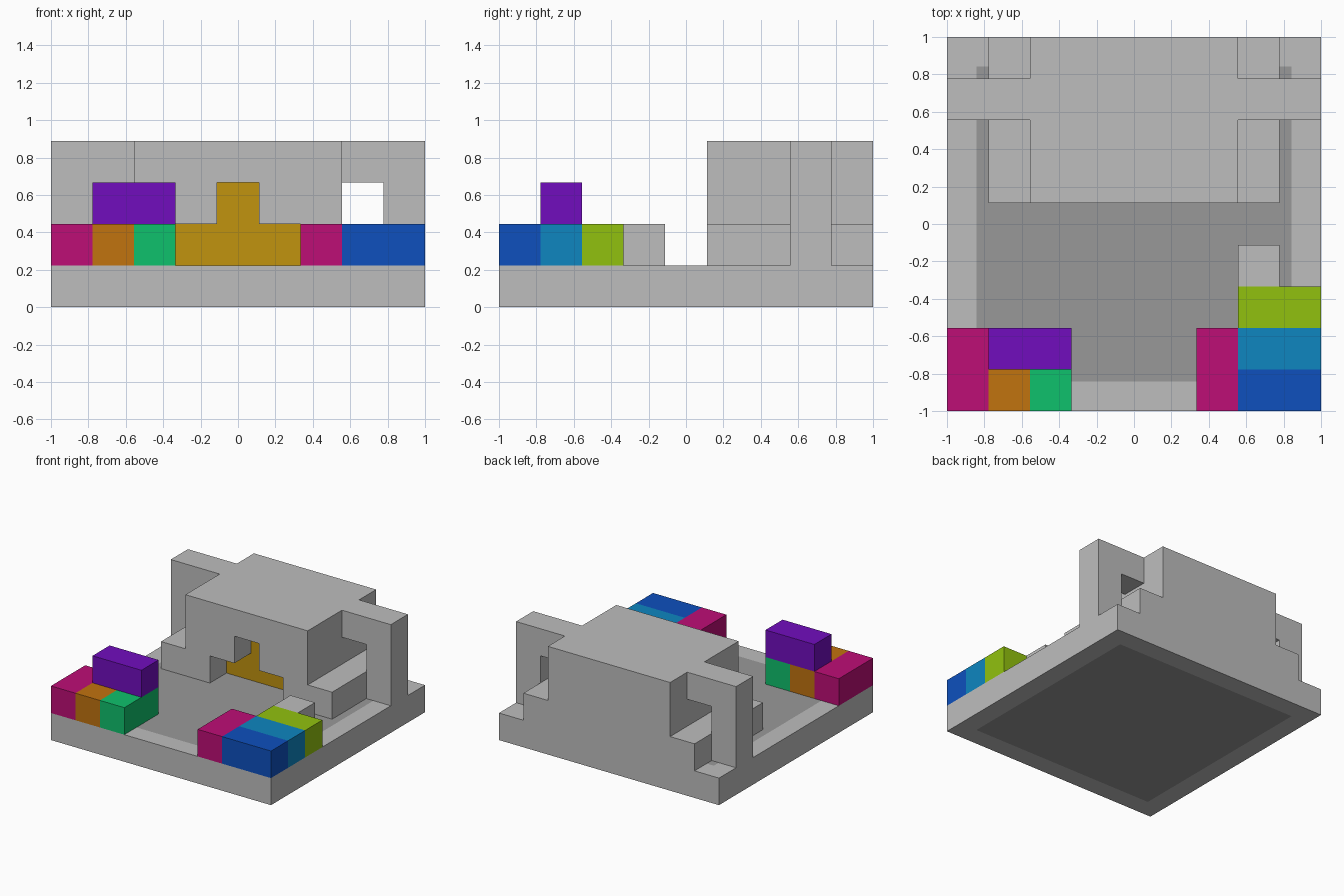
import bpy
import bmesh
from mathutils import Vector

cube = bpy.data.objects.get("Cube")
if cube:
    bpy.data.objects.remove(cube, do_unlink=True)

U = 2 / 9  # edge of one block; the model is 9 x 9 x 4 blocks


def make_material(name, rgb):
    """Flat material from 0-255 display values, stored as linear."""
    lin = [((c / 255 + 0.055) / 1.055) ** 2.4 for c in rgb] + [1]
    mat = bpy.data.materials.new(name)
    mat.use_nodes = True
    mat.diffuse_color = lin
    mat.node_tree.nodes["Principled BSDF"].inputs["Base Color"].default_value = lin
    return mat


MATS = {name: make_material(name, rgb) for name, rgb in {
    "light grey": (190, 190, 190),
    "dark grey": (153, 153, 153),
    "magenta": (189, 14, 118),
    "orange": (193, 115, 15),
    "green": (15, 193, 108),
    "gold": (193, 147, 15),
    "purple": (113, 13, 190),
    "blue": (14, 80, 190),
    "cyan": (14, 134, 192),
    "lime": (145, 193, 15),
}.items()}


def finish(name, bm, *colours):
    bmesh.ops.recalc_face_normals(bm, faces=bm.faces[:])
    mesh = bpy.data.meshes.new(name)
    bm.to_mesh(mesh)
    bm.free()
    for colour in colours:
        mesh.materials.append(MATS[colour])
    obj = bpy.data.objects.new(name, mesh)
    bpy.context.collection.objects.link(obj)
    return obj


def prism(name, colour, profile, y0, y1, flip=False):
    """Extrude an x-z profile from y0 to y1, all in block units."""
    bm = bmesh.new()
    verts = [bm.verts.new(((9 - x if flip else x) * U - 1, y0 * U - 1, z * U))
             for x, z in profile]
    face = bm.faces.new(verts)
    out = bmesh.ops.extrude_face_region(bm, geom=[face])
    moved = [v for v in out["geom"] if isinstance(v, bmesh.types.BMVert)]
    bmesh.ops.translate(bm, verts=moved, vec=Vector((0, (y1 - y0) * U, 0)))
    return finish(name, bm, colour)


def box(name, colour, x, y, z, flip=False):
    rect = [(x[0], z[0]), (x[1], z[0]), (x[1], z[1]), (x[0], z[1])]
    return prism(name, colour, rect, y[0], y[1], flip)


# Base slab: one-block rim around a darker floor, on top and underneath
bm = bmesh.new()
bmesh.ops.create_cube(bm, size=1)
for v in bm.verts:
    v.co = Vector((v.co.x * 2, v.co.y * 2, (v.co.z + 0.5) * U))
bm.normal_update()
for face in [f for f in bm.faces if abs(f.normal.z) > 0.5]:
    bmesh.ops.inset_region(bm, faces=[face], thickness=U)
    face.material_index = 1
finish("base", bm, "light grey", "dark grey")

# House: solid rear, and a front wall with a stepped doorway
box("house_body", "light grey", (2, 7), (6, 9), (1, 4))
doorway = [(3, 1), (3, 2), (4, 2), (4, 3), (5, 3), (5, 2), (6, 2), (6, 1)]
prism("house_front_wall", "light grey",
      [(2, 4), (2, 1)] + doorway + [(7, 1), (7, 4)], 5, 6)
prism("doorway_panel", "gold", doorway, 5.97, 6)

# Side benches and hooked buttresses, mirrored left and right
for side, flip in (("left", False), ("right", True)):
    box(side + "_bench", "light grey", (7, 8), (5, 9), (1, 2), flip)
    prism(side + "_buttress", "light grey",
          [(8, 1), (9, 1), (9, 4), (7, 4), (7, 3), (8, 3)], 7, 8, flip)

# Coloured blocks on the front right corner
box("right_magenta_block", "magenta", (0, 1), (0, 2), (1, 2))
box("right_orange_block", "orange", (1, 2), (0, 2), (1, 2))
box("right_green_block", "green", (2, 3), (0, 2), (1, 2))
box("right_purple_block", "purple", (1, 3), (1, 2), (2, 3))

# Coloured blocks on the front left corner
box("left_magenta_block", "magenta", (6, 7), (0, 2), (1, 2))
box("left_blue_block", "blue", (7, 9), (0, 1), (1, 2))
box("left_cyan_block", "cyan", (7, 9), (1, 2), (1, 2))
box("left_lime_block", "lime", (7, 9), (2, 3), (1, 2))
box("left_grey_step", "light grey", (7, 8), (3, 4), (1, 2))
